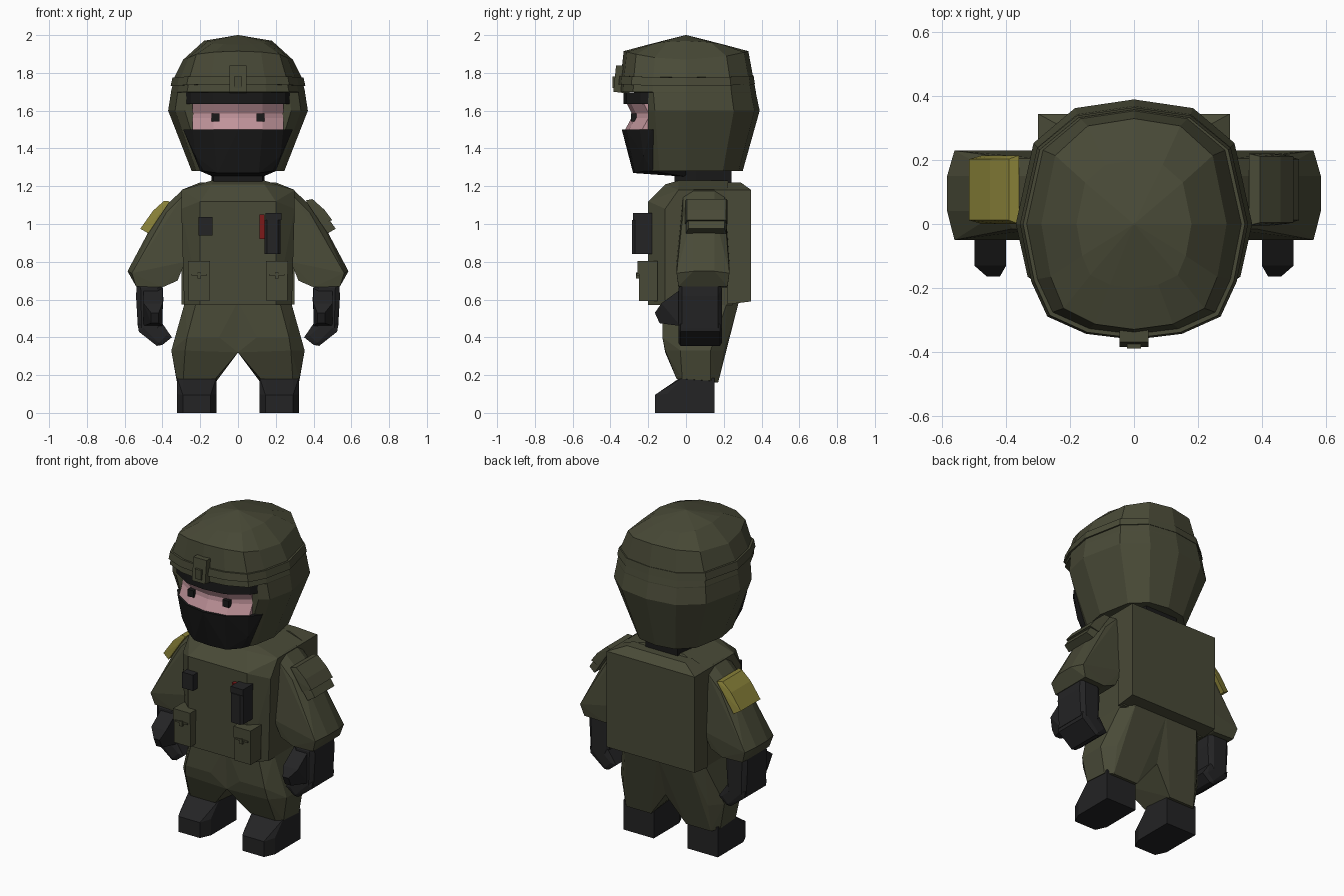
import bpy, bmesh
from math import radians

if "Cube" in bpy.data.objects:
    bpy.data.objects.remove(bpy.data.objects["Cube"], do_unlink=True)


def material(name, rgb):
    m = bpy.data.materials.new(name)
    m.use_nodes = True
    m.diffuse_color = (*rgb, 1)
    bsdf = m.node_tree.nodes["Principled BSDF"]
    bsdf.inputs["Base Color"].default_value = (*rgb, 1)
    bsdf.inputs["Roughness"].default_value = 0.9
    return m


OLIVE = material("olive cloth", (0.066, 0.068, 0.038))
BLACK = material("black leather", (0.017, 0.017, 0.018))
MASK = material("mask black", (0.010, 0.010, 0.010))
SKIN = material("skin pink", (0.52, 0.29, 0.32))
YELLOW = material("patch yellow", (0.25, 0.22, 0.04))
RED = material("marker red", (0.20, 0.01, 0.01))


def finish(name, bm, mat):
    bmesh.ops.recalc_face_normals(bm, faces=bm.faces)
    mesh = bpy.data.meshes.new(name)
    bm.to_mesh(mesh)
    bm.free()
    mesh.materials.append(mat)
    obj = bpy.data.objects.new(name, mesh)
    bpy.context.collection.objects.link(obj)
    return obj


def hull(name, points, mat, side=1, both=False):
    """Faceted convex solid around points; both adds their mirror image."""
    bm = bmesh.new()
    for x, y, z in points:
        bm.verts.new((x * side, y, z))
        if both:
            bm.verts.new((-x, y, z))
    bmesh.ops.remove_doubles(bm, verts=bm.verts, dist=0.0005)
    res = bmesh.ops.convex_hull(bm, input=bm.verts)
    spare = {v for v in res["geom_interior"] + res["geom_unused"]
             if isinstance(v, bmesh.types.BMVert)}
    bmesh.ops.delete(bm, geom=list(spare), context='VERTS')
    bmesh.ops.dissolve_limit(bm, angle_limit=radians(2), verts=bm.verts, edges=bm.edges)
    return finish(name, bm, mat)


def box(name, xs, ys, zs, mat, side=1):
    return hull(name, [(x, y, z) for x in xs for y in ys for z in zs], mat, side)


def loft(name, rings, mat):
    bm = bmesh.new()
    loops = [[bm.verts.new(p) for p in ring] for ring in rings]
    n = len(loops[0])
    for a, b in zip(loops, loops[1:]):
        for i in range(n):
            j = (i + 1) % n
            bm.faces.new((a[i], a[j], b[j], b[i]))
    bm.faces.new(loops[0])
    bm.faces.new(loops[-1])
    bmesh.ops.remove_doubles(bm, verts=bm.verts, dist=0.0005)
    return finish(name, bm, mat)


def mirrored(half):
    """Close a half outline that runs from the centre front to the back."""
    return half + [(-x, y, z) for x, y, z in reversed(half) if x > 0]


def extruded(points, ys):
    return [(x, y, z) for x, z in points for y in ys]


# Helmet: one faceted outline scaled at each level, cut flat over the face
OUTLINE = [(0, -1), (.42, -.95), (.76, -.8), (.9, -.5), (1, 0),
           (.85, .65), (.5, .93), (0, 1)]


def helmet_ring(z, width, front, back, lift=0, cut=-1):
    return mirrored([(x * width, max(cut, y * (front if y < 0 else back)), z + lift * y * y)
                     for x, y in OUTLINE])


loft("helmet_shell", [
    helmet_ring(1.28, .245, .28, .30, cut=-.2),
    helmet_ring(1.60, .37, .33, .39, cut=-.2),
    helmet_ring(1.695, .355, .345, .37, cut=-.2),
    helmet_ring(1.70, .355, .35, .37),
    helmet_ring(1.78, .335, .345, .355),
    helmet_ring(1.87, .29, .33, .33, .045),
    helmet_ring(1.97, .18, .2, .2, -.02),
    helmet_ring(2.0, .003, .003, .003)], OLIVE)
loft("helmet_band", [helmet_ring(1.73, .357, .362, .365, .01),
                     helmet_ring(1.775, .347, .357, .358, .01)], OLIVE)
hull("helmet_mount", [(.045, -.3, 1.69), (.045, -.385, 1.70), (.045, -.37, 1.84),
                      (.045, -.3, 1.84)], OLIVE, both=True)
box("helmet_mount_clip", (-.022, .022), (-.39, -.35), (1.72, 1.78), OLIVE)

# Face covering and the hollow eye opening
hull("lower_mask", [(0, -.34, 1.50), (.13, -.315, 1.50), (.24, -.245, 1.50), (.29, -.18, 1.50),
                    (.28, 0, 1.50), (.225, -.225, 1.36), (0, -.28, 1.27), (.11, -.27, 1.27),
                    (.18, -.225, 1.28), (.2, -.18, 1.28), (.13, 0, 1.25)], MASK, both=True)
hull("upper_mask", [(x, y, z) for z in (1.635, 1.695) for x, y in
                    ((0, -.33), (.13, -.315), (.25, -.24), (.285, -.18), (.25, 0))],
     MASK, both=True)


def face_ring(z, front):
    return mirrored([(0, -front, z), (.13, .02 - front, z), (.24, .09 - front, z), (.24, 0, z)])


loft("face", [face_ring(1.49, .327), face_ring(1.56, .29),
              face_ring(1.585, .287), face_ring(1.645, .317)], SKIN)
loft("neck", [mirrored([(.13, -.06, z), (.14, .05, z), (.11, .24, z)])
              for z in (1.19, 1.32)], MASK)

# Vest and back panel
hull("vest", [(.2, -.2, .57), (.285, -.11, .57), (.285, .25, .57),
              (.2, -.2, 1.12), (.3, -.11, 1.08), (.3, -.04, 1.18),
              (.14, -.11, 1.21), (.14, -.04, 1.23), (.14, .22, 1.23), (.3, .25, 1.18)],
     OLIVE, both=True)
hull("back_panel", [(.3, .22, .575), (.3, .345, .59), (.3, .345, 1.18), (.3, .22, 1.18),
                    (.2, .29, 1.22), (.2, .22, 1.22)], OLIVE, both=True)

for side, label in ((1, "left"), (-1, "right")):
    # Sleeve
    sleeve = extruded([(.29, 1.185), (.42, 1.06), (.585, .75)], (.04, .15))
    sleeve += extruded([(.29, 1.15), (.38, 1.06)], (-.015, .205))
    sleeve += extruded([(.562, .74), (.28, .8)], (-.05, .23))
    sleeve += extruded([(.54, .67), (.40, .665), (.32, .70)], (-.04, .22))
    hull(label + "_sleeve", sleeve, OLIVE, side)

    # Shoulder pocket on one arm, coloured patch on the other
    patch = extruded([(.36, 1.12), (.42, 1.05), (.475, .95)], (0, .215))
    patch += extruded([(.392, 1.122), (.45, 1.07), (.517, .975)], (.012, .203))
    hull(label + "_arm_patch", patch, OLIVE if side > 0 else YELLOW, side)

    # Glove: palm, fingers, thumb
    hull(label + "_palm", extruded([(.40, .69), (.535, .69), (.54, .62), (.53, .45),
                                    (.395, .6), (.405, .45)], (-.02, .17))
         + extruded([(.425, .66), (.515, .66), (.51, .45), (.425, .45)], (-.04, .19)), BLACK, side)
    hull(label + "_fingers", extruded([(.405, .48), (.53, .47), (.525, .43), (.43, .355),
                                       (.40, .36), (.35, .40)], (-.03, .18))
         + extruded([(.44, .46), (.50, .45), (.42, .37), (.38, .41)], (-.04, .19)), BLACK, side)
    hull(label + "_thumb", [(x, y, z) for x in (.40, .5) for y, z in
                            ((-.02, .66), (-.13, .58), (-.03, .46))]
         + [(x, y, z) for x in (.42, .46) for y, z in ((-.165, .53), (-.14, .475))],
         BLACK, side)

    # Trouser leg
    hull(label + "_trouser", [(0, -.12, .59), (.22, -.12, .59), (.28, -.05, .59),
                              (.28, .22, .59), (.22, .28, .59), (0, .28, .59),
                              (0, -.11, .32), (0, .2, .32), (.1, -.125, .40), (.27, -.125, .40),
                              (.1, -.11, .33), (.28, -.11, .33), (.353, -.03, .33),
                              (.353, .13, .33), (.29, .2, .33), (.12, -.05, .18),
                              (.29, -.05, .18), (.325, -.02, .18), (.325, .13, .17),
                              (.29, .17, .16), (.12, .17, .16)], OLIVE, side)

    # Boot
    boot = [(x, y, z) for x in (.115, .322) for y, z in
            ((-.1, 0), (-.1, .10), (-.02, .15), (-.02, .185), (.15, .185), (.15, 0))]
    boot += [(x, y, z) for x in (.145, .292) for y, z in
             ((-.165, 0), (-.165, .095), (-.09, .13), (-.04, .18))]
    hull(label + "_boot", boot, BLACK, side)

    # Belly pouch with flap and buckle
    box(label + "_pouch", (.15, .262), (-.25, -.15), (.592, .80), OLIVE, side)
    box(label + "_pouch_flap", (.148, .264), (-.256, -.15), (.735, .803), OLIVE, side)
    box(label + "_buckle_bar", (.165, .247), (-.261, -.25), (.728, .738), OLIVE, side)
    box(label + "_buckle_tab", (.197, .215), (-.266, -.25), (.712, .742), OLIVE, side)

    # Eye
    box(label + "_eye", (.098, .14), (-.292, -.24), (1.543, 1.585), MASK, side)

# Flap of the shoulder pocket
hull("arm_pocket_flap", extruded([(.36, 1.125), (.42, 1.05), (.44, 1.0)], (-.004, .22))
     + extruded([(.394, 1.132), (.458, 1.075), (.499, 1.02)], (.004, .212)), OLIVE)

# Chest equipment
box("chest_box", (-.21, -.135), (-.245, -.18), (.94, 1.037), BLACK)
loft("radio", [mirrored([(.03, -.285, z), (.043, -.27, z), (.043, -.18, z)])
               for z in (.84, 1.02)], BLACK).location.x = .183
box("radio_cap", (.145, .23), (-.28, -.18), (1.02, 1.058), BLACK)
box("radio_marker", (.115, .14), (-.225, -.18), (.92, 1.05), RED)
